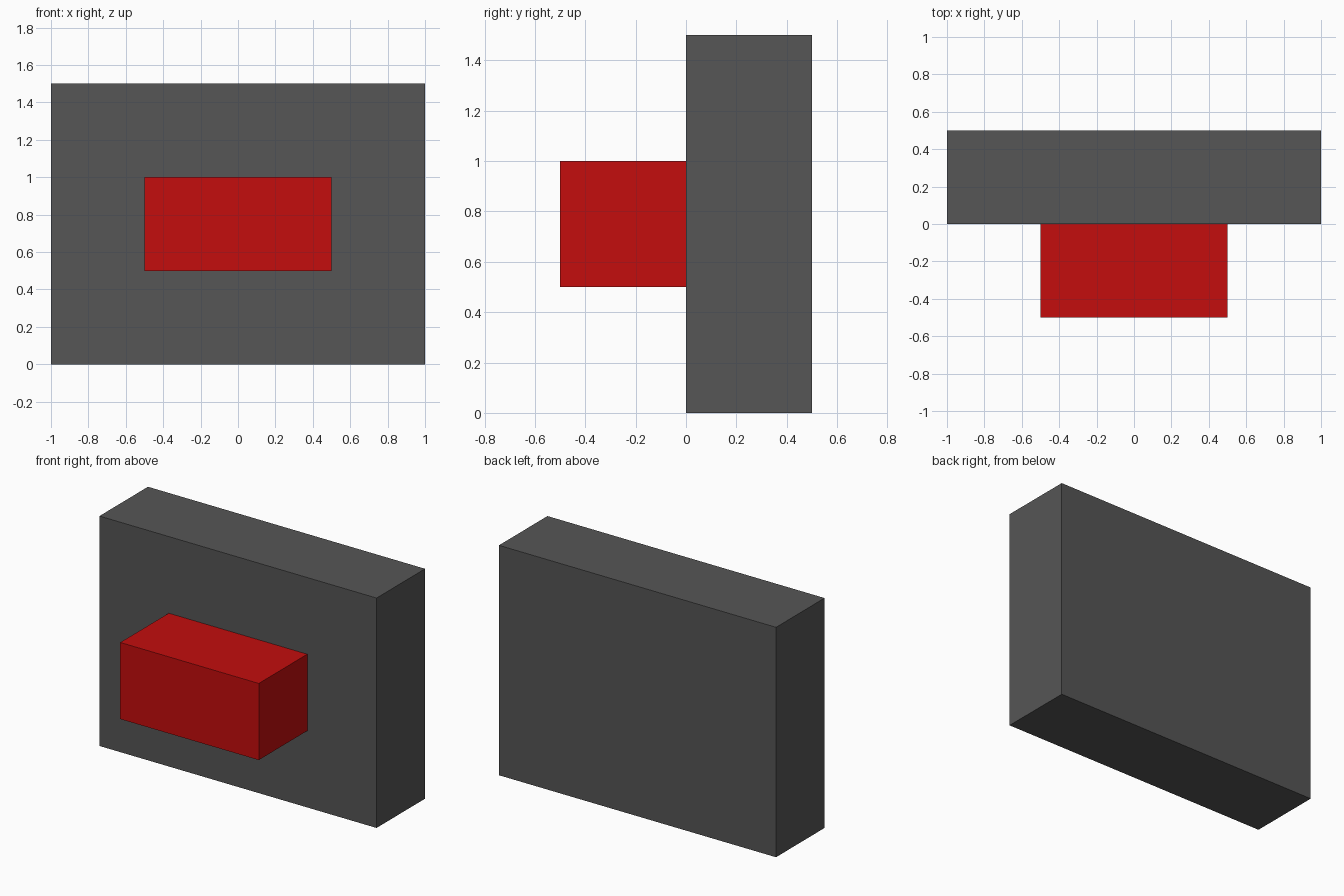
import bpy

if "Cube" in bpy.data.objects:
    bpy.data.objects.remove(bpy.data.objects["Cube"])


def material(name, rgb):
    m = bpy.data.materials.new(name)
    m.diffuse_color = (*rgb, 1.0)
    m.use_nodes = True
    m.node_tree.nodes["Principled BSDF"].inputs["Base Color"].default_value = m.diffuse_color
    return m


def box(name, lo, hi, mat):
    """Box spanning the two opposite corners lo and hi."""
    centre = [(a + b) / 2 for a, b in zip(lo, hi)]
    bpy.ops.mesh.primitive_cube_add(size=1, location=centre)
    ob = bpy.context.object
    ob.name = name
    ob.scale = [b - a for a, b in zip(lo, hi)]
    bpy.ops.object.transform_apply(location=False, rotation=False, scale=True)
    ob.data.materials.append(mat)
    return ob


grey = material("dark grey", (0.092, 0.092, 0.092))
red = material("red", (0.546, 0.004, 0.004))

# Upright slab at the back
box("back_slab", (-1, 0, 0), (1, 0.5, 1.5), grey)

# Block projecting from the middle of the front face
box("front_block", (-0.5, -0.5, 0.5), (0.5, 0, 1), red)
